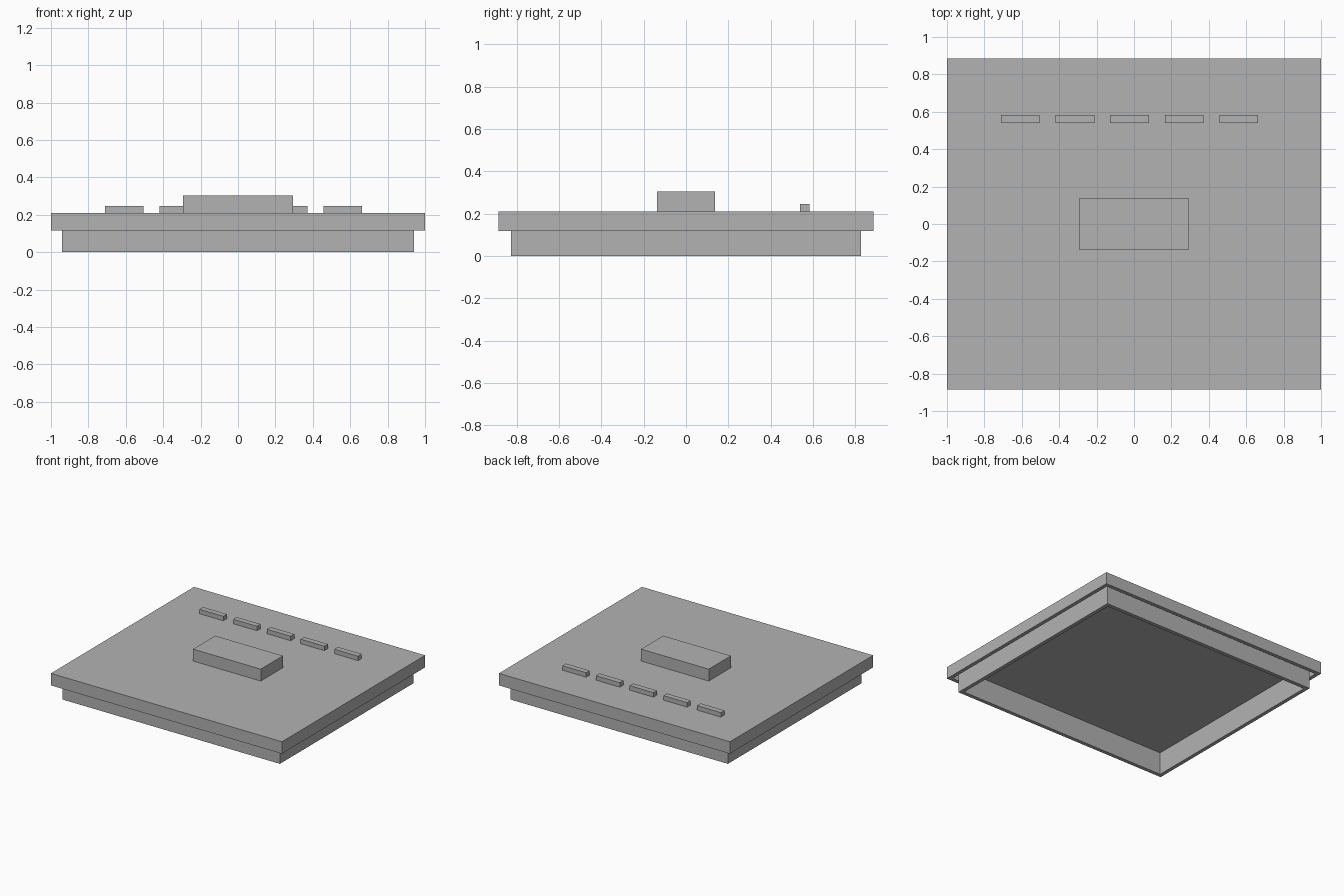
import bpy
import bmesh

cube = bpy.data.objects.get("Cube")
if cube:
    bpy.data.objects.remove(cube, do_unlink=True)

# Single grey material
grey = bpy.data.materials.new("light_grey")
grey.use_nodes = True
colour = (0.448, 0.448, 0.448, 1)
grey.diffuse_color = colour
grey.node_tree.nodes["Principled BSDF"].inputs["Base Color"].default_value = colour

HALF_X, HALF_Y = 1.0, 0.885
TOP, CEILING, SKIRT_BOTTOM = 0.211, 0.176, 0.117
WALL = 0.0293


def finish(name, bm):
    bmesh.ops.recalc_face_normals(bm, faces=bm.faces)
    mesh = bpy.data.meshes.new(name)
    bm.to_mesh(mesh)
    bm.free()
    mesh.materials.append(grey)
    obj = bpy.data.objects.new(name, mesh)
    bpy.context.collection.objects.link(obj)
    return obj


def nested_rectangles(name, half_x, half_y, profile):
    """Loft rectangles given as (inset, height) and cap both ends."""
    bm = bmesh.new()
    rings = []
    for inset, z in profile:
        x, y = half_x - inset, half_y - inset
        corners = ((-x, -y), (x, -y), (x, y), (-x, y))
        rings.append([bm.verts.new((px, py, z)) for px, py in corners])
    for a, b in zip(rings, rings[1:]):
        for i in range(4):
            j = (i + 1) % 4
            bm.faces.new((a[i], a[j], b[j], b[i]))
    bm.faces.new(rings[0])
    bm.faces.new(rings[-1])
    return finish(name, bm)


# Lid: top plate, outer skirt, clearance groove and inner lip, hollow below
nested_rectangles("lid", HALF_X, HALF_Y, [
    (0, TOP), (0, SKIRT_BOTTOM),
    (WALL, SKIRT_BOTTOM), (WALL, CEILING),
    (2 * WALL, CEILING), (2 * WALL, 0),
    (3 * WALL, 0), (3 * WALL, CEILING),
])

# Raised grip block in the middle
nested_rectangles("grip_block", 0.293, 0.137, [(0, TOP), (0, 0.304)])

# Row of small raised bars near the back edge
for i in range(5):
    bar = nested_rectangles(f"raised_bar_{i + 1}", 0.103, 0.022,
                            [(0, TOP), (0, 0.246)])
    bar.location = (-0.607 + 0.2915 * i, 0.561, 0)
